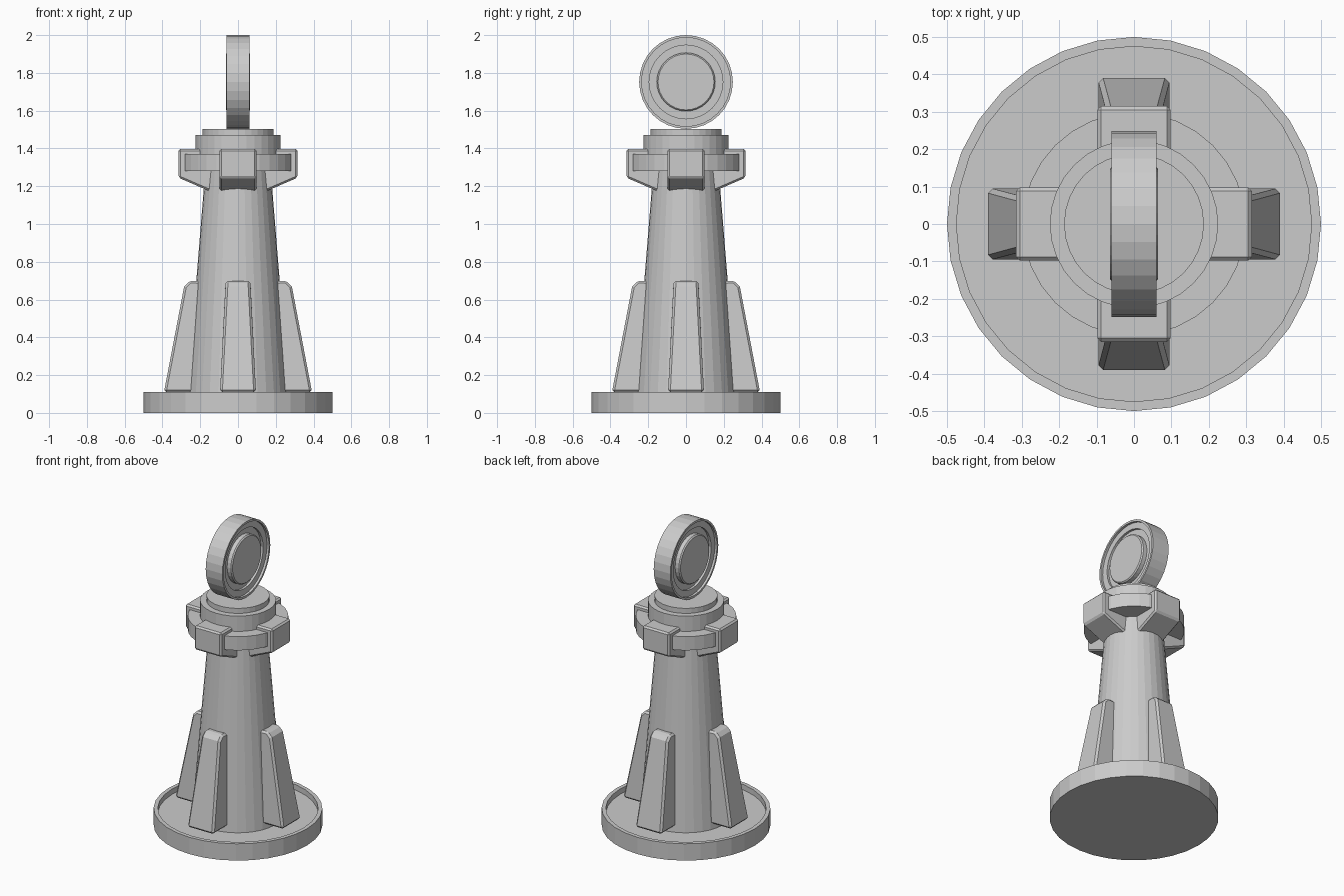
import bpy, bmesh
from math import sin, cos, pi, radians
from mathutils import Matrix

cube = bpy.data.objects.get("Cube")
if cube:
    bpy.data.objects.remove(cube)

grey = bpy.data.materials.new("plain grey")
grey.use_nodes = True
COLOUR = (0.6, 0.6, 0.6, 1)
grey.diffuse_color = COLOUR
grey.node_tree.nodes["Principled BSDF"].inputs["Base Color"].default_value = COLOUR


def finish(bm, name):
    bmesh.ops.recalc_face_normals(bm, faces=bm.faces)
    mesh = bpy.data.meshes.new(name)
    bm.to_mesh(mesh)
    bm.free()
    mesh.materials.append(grey)
    obj = bpy.data.objects.new(name, mesh)
    bpy.context.collection.objects.link(obj)
    return obj


def lathe(name, profile, sides=32):
    """Turn (radius, height) points around z and cap both ends."""
    bm = bmesh.new()
    rings = []
    for r, z in profile:
        angles = [2 * pi * i / sides for i in range(sides)]
        rings.append([bm.verts.new((r * cos(a), r * sin(a), z)) for a in angles])
    for low, high in zip(rings, rings[1:]):
        for i in range(sides):
            j = (i + 1) % sides
            bm.faces.new((low[i], low[j], high[j], high[i]))
    bm.faces.new(rings[0])
    bm.faces.new(rings[-1])
    return finish(bm, name)


def rib(name, outline, turn, bevel):
    """Solid from an (outward, height, half width) outline, turned around z."""
    bm = bmesh.new()
    left = [bm.verts.new((x, w, z)) for x, z, w in outline]
    right = [bm.verts.new((x, -w, z)) for x, z, w in outline]
    bm.faces.new(left)
    bm.faces.new(right)
    for i in range(len(outline)):
        j = (i + 1) % len(outline)
        bm.faces.new((left[i], left[j], right[j], right[i]))
    bmesh.ops.rotate(bm, verts=bm.verts, matrix=Matrix.Rotation(turn, 3, "Z"))
    obj = finish(bm, name)
    mod = obj.modifiers.new("chamfer", "BEVEL")
    mod.width = bevel
    mod.segments = 1
    mod.limit_method = "ANGLE"
    mod.angle_limit = radians(40)
    return obj


# Round foot with a raised lip
lathe("base_plate", [(0.5, 0), (0.5, 0.11), (0.475, 0.11), (0.475, 0.075)])

# Tapered column and stepped head
lathe("column", [(0.272, 0.07), (0.172, 1.3)])
lathe("head", [(0.15, 1.28), (0.298, 1.28), (0.298, 1.37), (0.225, 1.37),
               (0.225, 1.47), (0.187, 1.47), (0.187, 1.503)])

# Four buttresses at the foot and four brackets under the head
buttress = [(0.15, 0.11, 0.095), (0.392, 0.11, 0.095), (0.285, 0.67, 0.066),
            (0.255, 0.7, 0.066), (0.15, 0.695, 0.066)]
bracket = [(0.13, 1.165, 0.098), (0.315, 1.245, 0.098),
           (0.315, 1.397, 0.098), (0.13, 1.397, 0.098)]
for side, turn in (("left", 0), ("back", pi / 2), ("right", pi), ("front", -pi / 2)):
    rib(side + "_buttress", buttress, turn, 0.012)
    rib(side + "_bracket", bracket, turn, 0.01)

# Upright disc with stepped recesses and a raised hub on both faces
half = [(0.148, 0.064), (0.155, 0.057), (0.155, 0.03), (0.195, 0.03),
        (0.195, 0.045), (0.235, 0.045), (0.235, 0.06), (0.248, 0.06)]
disc = lathe("upright_disc", [(r, -z) for r, z in half] + half[::-1])
disc.data.transform(Matrix.Translation((0, 0, 1.752)) @ Matrix.Rotation(pi / 2, 4, "Y"))
